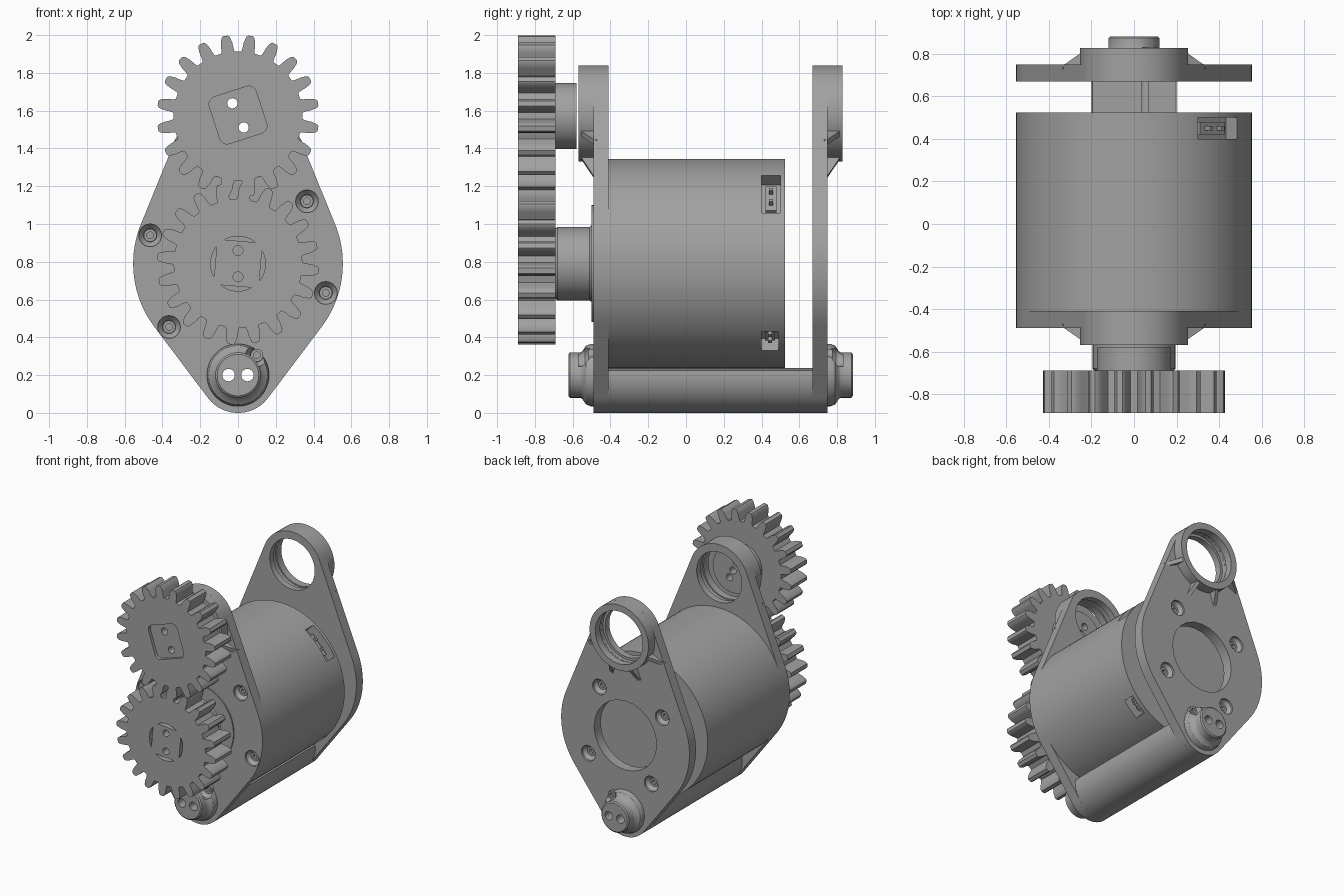
import bpy, bmesh
from math import sin, cos, pi, radians
from mathutils import Vector, Matrix, geometry

if "Cube" in bpy.data.objects:
    bpy.data.objects.remove(bpy.data.objects["Cube"])

grey = bpy.data.materials.new("plain grey")
grey.use_nodes = True
grey.diffuse_color = (0.36, 0.36, 0.36, 1)
grey.node_tree.nodes["Principled BSDF"].inputs["Base Color"].default_value = (0.36, 0.36, 0.36, 1)

AXIS_Z, PIVOT_Z, RING_Z, GEAR_Z = 0.79, 0.2, 1.585, 1.572
MOTOR_R = 0.555
FULL = range(0, 360, 5)


def finish(name, bm):
    bmesh.ops.recalc_face_normals(bm, faces=bm.faces)
    mesh = bpy.data.meshes.new(name)
    bm.to_mesh(mesh)
    bm.free()
    mesh.materials.append(grey)
    obj = bpy.data.objects.new(name, mesh)
    bpy.context.scene.collection.objects.link(obj)
    return obj


def arc(r, cx=0, cz=0, degrees=FULL):
    return [(cx + r * cos(radians(a)), cz + r * sin(radians(a))) for a in degrees]


def prism(name, outline, y0, y1):
    """Extrude an x-z outline along y."""
    bm = bmesh.new()
    face = bm.faces.new([bm.verts.new((x, y0, z)) for x, z in outline])
    new = bmesh.ops.extrude_face_region(bm, geom=[face])["geom"]
    bmesh.ops.translate(bm, vec=(0, y1 - y0, 0),
                        verts=[v for v in new if isinstance(v, bmesh.types.BMVert)])
    return finish(name, bm)


def lathe(name, profile, cx, cz, steps=48, closed=False):
    """Spin (radius, y) points about an axis along y."""
    bm = bmesh.new()
    rings = [[bm.verts.new((cx + r * cos(2 * pi * i / steps), y, cz + r * sin(2 * pi * i / steps)))
              for i in range(steps)] for r, y in profile]
    pairs = list(zip(rings, rings[1:]))
    if closed:
        pairs.append((rings[-1], rings[0]))
    else:
        bm.faces.new(rings[0])
        bm.faces.new(rings[-1])
    for a, b in pairs:
        for i in range(steps):
            j = (i + 1) % steps
            bm.faces.new((a[i], a[j], b[j], b[i]))
    return finish(name, bm)


def box(name, size, matrix):
    bm = bmesh.new()
    bmesh.ops.create_cube(bm, size=1, matrix=matrix @ Matrix.Diagonal((*size, 1)))
    return finish(name, bm)


def cut(target, cutter):
    mod = target.modifiers.new("cut", 'BOOLEAN')
    mod.operation, mod.solver, mod.object = 'DIFFERENCE', 'EXACT', cutter
    bpy.context.view_layer.update()
    result = bpy.data.meshes.new_from_object(target.evaluated_get(bpy.context.evaluated_depsgraph_get()))
    target.modifiers.clear()
    target.data = result
    bpy.data.objects.remove(cutter)


def drill(target, x, z, r, y0, y1):
    cut(target, lathe("drill", [(r, y0), (r, y1)], x, z, 24))


def turned(points, angle, cz):
    c, s = cos(radians(angle)), sin(radians(angle))
    return [(x * c - z * s, cz + x * s + z * c) for x, z in points]


def rounded_square(half, r):
    k = half - r
    return [p for sx, sz, a in ((k, k, 0), (-k, k, 90), (-k, -k, 180), (k, -k, 270))
            for p in arc(r, sx, sz, range(a, a + 91, 15))]


# Motor body with two connector sockets
motor = prism("motor_body", arc(MOTOR_R, 0, AXIS_Z, range(0, 360, 3)), -0.42, 0.525)
for angle, y, width, length in ((43, 0.45, 0.1, 0.27), (-48, 0.445, 0.09, 0.15)):
    a = radians(angle)
    place = Matrix.Translation((0, y, AXIS_Z)) @ Matrix.Rotation(-a, 4, 'Y') @ Matrix.Translation((MOTOR_R, 0, 0))
    cut(motor, box("socket_cut", (0.18, width, length), place))
    box("connector_block", (0.05, width * 0.6, length * 0.65), place @ Matrix.Translation((-0.075, 0, 0)))
    for side in (-1, 1):
        box("connector_pin", (0.04, 0.02, 0.02), place @ Matrix.Translation((-0.04, 0, side * length * 0.15)))

# Lower tie bar under the motor
bar = prism("tie_bar", arc(PIVOT_Z, 0, PIVOT_Z, range(-191, 12, 6)), -0.45, 0.71)
for x in (-0.05, 0.05):
    drill(bar, x, PIVOT_Z, 0.033, -1, 1)

# Plate outline wraps motor, pivot and bearing ring
points = [Vector(p) for p in arc(MOTOR_R, 0, AXIS_Z, range(0, 360, 3))
          + arc(0.2, 0, PIVOT_Z) + arc(0.255, 0, RING_Z)]
outline = [points[i][:] for i in geometry.convex_hull_2d(points)]

front_screws = [(-0.465, 0.94), (0.365, 1.12), (0.465, 0.635), (-0.365, 0.455), (0.1, 0.305)]
back_screws = arc(0.39, 0, AXIS_Z, (55, 145, 235, 325)) + [(0.1, 0.305)]

for label, inner, outer, d, screws in (("front", -0.41, -0.49, -1, front_screws),
                                       ("back", 0.67, 0.75, 1, back_screws)):
    plate = prism(label + "_plate", outline, inner, outer)
    drill(plate, 0, RING_Z, 0.215, inner - 0.1, outer + 0.1)

    # Pivot boss with a flared foot
    boss = lathe(label + "_pivot", [(0.165, outer - d * 0.02), (0.165, outer + d * 0.015), (0.155, outer + d * 0.04),
                                    (0.125, outer + d * 0.06), (0.12, outer + d * 0.07),
                                    (0.12, outer + d * 0.125), (0.11, outer + d * 0.133)], 0, PIVOT_Z)
    for part in (plate, boss):
        for x in (-0.05, 0.05):
            drill(part, x, PIVOT_Z, 0.033, -1, 1)

    # Countersunk screws
    for x, z in screws:
        low = z < 0.4
        top = outer + d * (0.06 if low else 0)
        sink = [(0.06, top + d * 0.02), (0.06, top - d * 0.015), (0.035, top - d * 0.045), (0.035, top - d * 0.06)]
        for part in (plate, boss) if low else (plate,):
            cut(part, lathe("sink", sink, x, z, 24))
        lathe(label + "_screw", [(0.034, top - d * 0.065), (0.034, top - d * 0.035), (0.018, top - d * 0.035),
                                 (0.018, top - d * 0.055)], x, z, 16)

    # Bearing ring with an inner lip
    rim = outer + d * 0.078
    lathe(label + "_bearing_ring", [(0.255, inner), (0.255, rim), (0.205, rim), (0.205, inner + d * 0.1),
                                    (0.215, inner + d * 0.1), (0.215, inner + d * 0.05),
                                    (0.195, inner + d * 0.05), (0.195, inner)], 0, RING_Z, 64, True)

    # Gussets around the lower half of the ring
    for angle in (-25, -70, -110, -155):
        bm = bmesh.new()
        spin = Matrix.Translation((0, 0, RING_Z)) @ Matrix.Rotation(-radians(angle), 4, 'Y')
        sides = [[bm.verts.new(spin @ Vector((r, y, t))) for r, y in
                  ((0.24, outer - d * 0.02), (0.365, outer - d * 0.02), (0.355, outer), (0.24, rim - d * 0.005))]
                 for t in (-0.015, 0.015)]
        bm.faces.new(sides[0])
        bm.faces.new(sides[1])
        for i in range(4):
            j = (i + 1) % 4
            bm.faces.new((sides[0][i], sides[0][j], sides[1][j], sides[1][i]))
        finish(label + "_gusset", bm)

    # Wide opening behind the motor
    if d > 0:
        drill(plate, 0, AXIS_Z, 0.27, 0.6, 0.9)

# Raised face around the output shaft
lathe("front_flange", [(0.31, -0.48), (0.31, -0.5)], 0, AXIS_Z, 64)


# Spur gears
def gear(name, cz, phase, teeth=20):
    half = ((-0.34, 0.341), (-0.29, 0.358), (-0.25, 0.39), (-0.17, 0.42), (-0.1, 0.429))
    tooth = half + tuple((-f, r) for f, r in reversed(half))
    step = 360 / teeth
    shape = [p for k in range(teeth) for f, r in tooth
             for p in arc(r, 0, cz, (phase + (k + f) * step,))]
    return prism(name, shape, -0.89, -0.69)


upper = gear("upper_gear", GEAR_Z, 9)
upper_hub = lathe("upper_hub", [(0.175, -0.7), (0.175, -0.58)], 0, GEAR_Z)
cut(upper, prism("recess", turned(rounded_square(0.13, 0.04), 18, GEAR_Z + 0.005), -0.95, -0.865))
for part in (upper, upper_hub):
    for s in (-1, 1):
        drill(part, s * 0.03, GEAR_Z + 0.003 - s * 0.064, 0.027, -1, -0.5)
drill(upper_hub, 0, GEAR_Z, 0.027, -0.64, -0.5)

lower = gear("lower_gear", AXIS_Z, 13)
lathe("lower_hub", [(0.18, -0.7), (0.195, -0.68), (0.195, -0.51), (0.21, -0.49)], 0, AXIS_Z)
for quarter in range(4):
    slot = arc(0.145, 0, 0, range(-34, 35, 4))
    cut(lower, prism("slot", turned(slot, 90 * quarter - 5, AXIS_Z), -0.95, -0.78))
for z in (0.86, 0.72):
    drill(lower, 0, z, 0.026, -1, -0.78)

# Smooth curved walls, keep edges sharp
bpy.ops.object.select_all(action='DESELECT')
for obj in bpy.context.scene.objects:
    if obj.type == 'MESH':
        obj.select_set(True)
        bpy.context.view_layer.objects.active = obj
bpy.ops.object.shade_smooth_by_angle(angle=radians(30))
